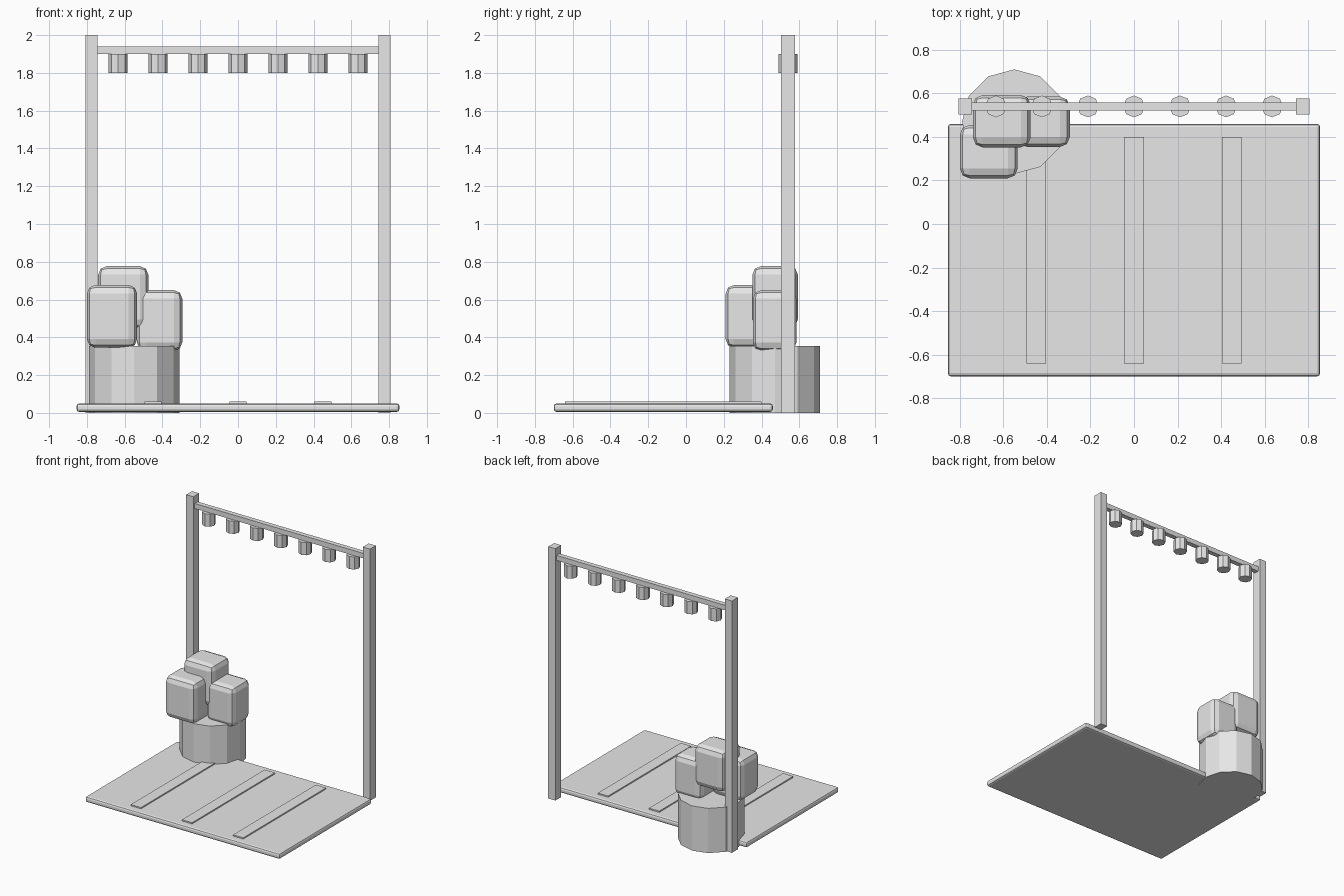
import bpy

if "Cube" in bpy.data.objects:
    bpy.data.objects.remove(bpy.data.objects["Cube"], do_unlink=True)

GREY = (0.8, 0.8, 0.8, 1.0)
grey = bpy.data.materials.new("plain grey")
grey.use_nodes = True
grey.diffuse_color = GREY
grey.node_tree.nodes["Principled BSDF"].inputs["Base Color"].default_value = GREY


def finish(obj, name, bevel=0.0):
    obj.name = name
    obj.data.materials.append(grey)
    if bevel:
        mod = obj.modifiers.new("rounded edges", "BEVEL")
        mod.width = bevel
        mod.segments = 2
        mod.limit_method = "ANGLE"
    return obj


def box(name, x, y, z, bevel=0.0):
    """Box from (min, max) pairs along each axis."""
    spans = (x, y, z)
    bpy.ops.mesh.primitive_cube_add(size=1, location=[(a + b) / 2 for a, b in spans])
    obj = bpy.context.object
    obj.scale = [b - a for a, b in spans]
    bpy.ops.object.transform_apply(location=False, rotation=False, scale=True)
    return finish(obj, name, bevel)


def drum(name, sides, radius, x, y, z):
    bpy.ops.mesh.primitive_cylinder_add(vertices=sides, radius=radius, depth=z[1] - z[0],
                                        location=(x, y, (z[0] + z[1]) / 2))
    return finish(bpy.context.object, name)


# Floor mat with three raised strips
box("floor_mat", (-0.855, 0.855), (-0.70, 0.46), (0.005, 0.05), bevel=0.015)
for i in (-1, 0, 1):
    cx = i * 0.449
    box(f"floor_strip_{i + 2}", (cx - 0.045, cx + 0.045), (-0.64, 0.40), (0.04, 0.06))

# Frame: two posts and a crossbar
for side, name in ((-1, "right_post"), (1, "left_post")):
    cx = side * 0.776
    box(name, (cx - 0.031, cx + 0.031), (0.503, 0.576), (0, 2))
box("crossbar", (-0.75, 0.75), (0.521, 0.559), (1.90, 1.94))

# Row of hanging lamps
for i in range(7):
    drum(f"lamp_{i + 1}", 8, 0.05, (i - 3) * 0.2115, 0.54, (1.80, 1.90))

# Planter with three blocks of foliage
drum("planter", 12, 0.24, -0.55, 0.47, (0, 0.355))
box("front_foliage", (-0.80, -0.534), (0.21, 0.455), (0.345, 0.677), bevel=0.045)
box("side_foliage", (-0.535, -0.295), (0.354, 0.585), (0.328, 0.65), bevel=0.045)
box("top_foliage", (-0.74, -0.475), (0.352, 0.592), (0.45, 0.777), bevel=0.045)
